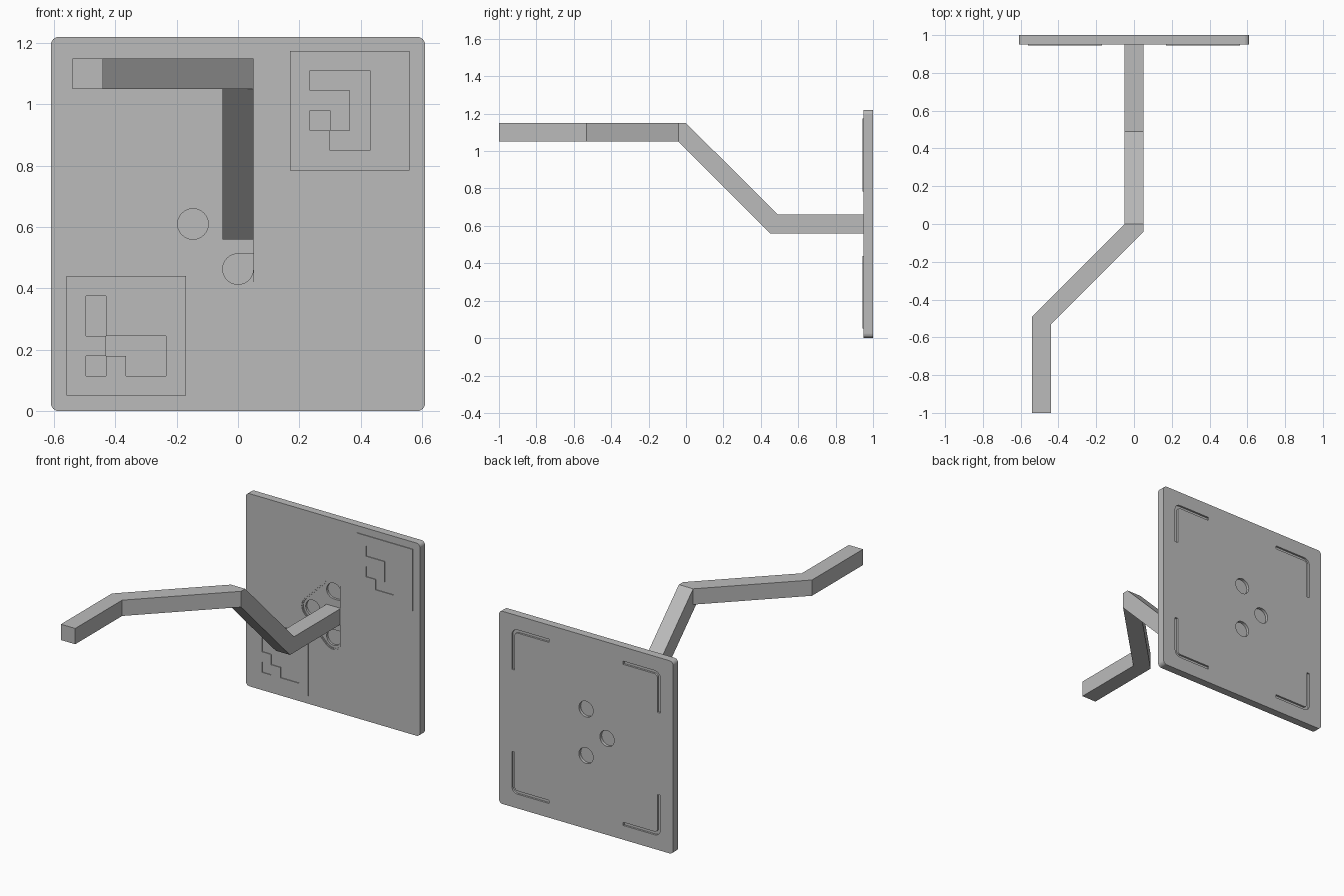
import bpy, bmesh
from math import sin, cos, acos, radians, degrees

if "Cube" in bpy.data.objects:
    bpy.data.objects.remove(bpy.data.objects["Cube"])

grey = bpy.data.materials.new("mid_grey")
grey.use_nodes = True
colour = (0.5, 0.5, 0.5, 1)
grey.diffuse_color = colour
grey.node_tree.nodes["Principled BSDF"].inputs["Base Color"].default_value = colour

MID = 0.61            # height of the plate centre
FRONT, BACK = 0.95, 1.0


def finish(name, bm):
    bmesh.ops.recalc_face_normals(bm, faces=bm.faces)
    mesh = bpy.data.meshes.new(name)
    bm.to_mesh(mesh)
    bm.free()
    mesh.materials.append(grey)
    obj = bpy.data.objects.new(name, mesh)
    bpy.context.collection.objects.link(obj)
    return obj


def prism(name, profile, axis, lo, hi):
    """Extrude a 2D profile along the x, y or z axis."""
    def place(p, d):
        co = list(p)
        co.insert(axis, d)
        return co
    bm = bmesh.new()
    face = bm.faces.new([bm.verts.new(place(p, lo)) for p in profile])
    new = bmesh.ops.extrude_face_region(bm, geom=[face])["geom"]
    for v in new:
        if isinstance(v, bmesh.types.BMVert):
            v.co[axis] = hi
    return finish(name, bm)


def arc(cx, cz, r, a0, a1, n=8):
    angles = [radians(a0 + (a1 - a0) * i / n) for i in range(n + 1)]
    return [(cx + r * cos(a), cz + r * sin(a)) for a in angles]


def cut(target, profile, lo, hi):
    cutter = prism("cutter", profile, 1, lo, hi)
    cutter.hide_render = True
    mod = target.modifiers.new("cut", "BOOLEAN")
    mod.operation, mod.solver, mod.object = "DIFFERENCE", "EXACT", cutter
    bpy.context.view_layer.objects.active = target
    bpy.ops.object.modifier_apply(modifier=mod.name)
    bpy.data.objects.remove(cutter)


# Square plate with rounded corners
half, rad = MID, 0.025
c = half - rad
outline = []
for i, (sx, sz) in enumerate([(1, 1), (-1, 1), (-1, -1), (1, -1)]):
    outline += arc(sx * c, MID + sz * c, rad, 90 * i, 90 * i + 90, 6)
plate = prism("plate", outline, 1, FRONT, BACK)

# Stepped triangular pocket in the front, cut straight beside the arm
SPREAD, SIDE = 0.147, 0.05


def pocket(r):
    end = degrees(acos(SIDE / r))
    return (arc(0, MID + SPREAD, r, end, 135) + arc(-SPREAD, MID, r, 135, 225)
            + arc(0, MID - SPREAD, r, 225, 360 - end))


cut(plate, pocket(0.072), FRONT - 0.02, FRONT + 0.004)
cut(plate, pocket(0.065), FRONT - 0.02, FRONT + 0.008)

# Three round seats in the pocket
hole = 0.05
cut(plate, arc(-SPREAD, MID, hole, 0, 345, 23), FRONT - 0.02, FRONT + 0.022)
for s in (1, -1):
    seat = arc(0, 0, hole, -90, -360, 24) + [(SIDE, -hole)]
    cut(plate, [(x, MID + s * (SPREAD + z)) for x, z in seat], FRONT - 0.02, FRONT + 0.022)

# Three round seats in the back
for x, z in [(-SPREAD, 0), (0, SPREAD), (0, -SPREAD)]:
    cut(plate, arc(x, MID + z, hole, 0, 348.75, 31), BACK - 0.018, BACK + 0.02)

# L-shaped corner grooves in the back
groove = ([(0.26, 0.52)] + arc(0.48, 0.48, 0.04, 90, 0)
          + [(0.52, 0.26), (0.50, 0.26)] + arc(0.48, 0.48, 0.02, 0, 90) + [(0.26, 0.50)])
for sx in (1, -1):
    for sz in (1, -1):
        cut(plate, [(sx * x, MID + sz * z) for x, z in groove], BACK - 0.012, BACK + 0.02)


# Raised marker tiles with square cells left open
def marker(name, x0, top, rows, cell=0.065):
    bm = bmesh.new()
    verts = {}

    def corner(i, j):
        if (i, j) not in verts:
            verts[i, j] = bm.verts.new((x0 + i * cell, FRONT + 0.002, top - j * cell))
        return verts[i, j]

    for j, row in enumerate(rows):
        for i, open_cell in enumerate(row):
            if open_cell == ".":
                bm.faces.new([corner(i, j), corner(i + 1, j),
                              corner(i + 1, j + 1), corner(i, j + 1)])
    new = bmesh.ops.extrude_face_region(bm, geom=bm.faces[:])["geom"]
    for v in new:
        if isinstance(v, bmesh.types.BMVert):
            v.co.y = FRONT - 0.005
    return finish(name, bm)


marker("lower_marker", -0.56, 0.44,
       ["......", ".#....", ".#....", "..###.", ".#.##.", "......"])
marker("upper_marker", 0.17, 1.175,
       ["......", ".###..", "...#..", ".#.#..", "..##..", "......"])

# Arm: rising section as a side profile, outer section as a plan profile
prism("rising_arm", [(0.96, 0.56), (0.96, 0.66), (0.49, 0.66), (0, 1.15),
                     (-0.041, 1.05), (0.449, 0.56)], 0, -0.05, 0.05)
prism("outer_arm", [(-0.05, 0), (0.05, 0), (0.05, -0.041), (-0.44, -0.531),
                    (-0.44, -1), (-0.54, -1), (-0.54, -0.49)], 2, 1.05, 1.15)
